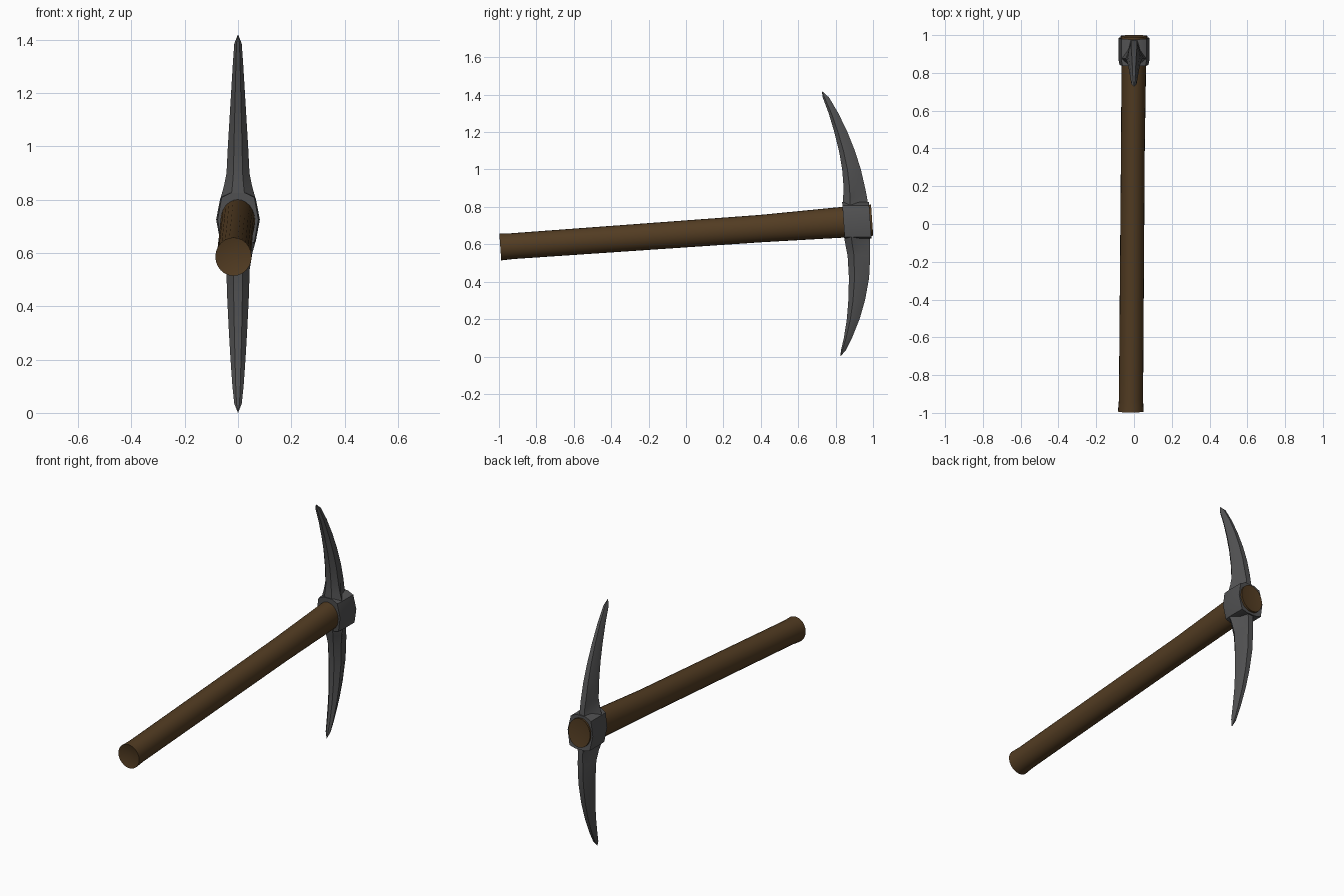
import bpy, bmesh, math


def material(name, rgb):
    m = bpy.data.materials.new(name)
    m.diffuse_color = (*rgb, 1)
    return m


wood = material("brown wood", (0.085, 0.045, 0.016))
iron = material("dark iron", (0.085, 0.085, 0.087))


def loft(name, rings, mat, start=None, end=None, angle=35):
    """Skin a list of equal-length rings; close each end with a fan to a point."""
    bm = bmesh.new()
    loops = [[bm.verts.new(p) for p in r] for r in rings]
    n = len(loops[0])
    for a, b in zip(loops, loops[1:]):
        for i in range(n):
            j = (i + 1) % n
            bm.faces.new((a[i], a[j], b[j], b[i]))
    for loop, tip in ((loops[0], start), (loops[-1], end)):
        if tip:
            c = bm.verts.new(tip)
            for i in range(n):
                bm.faces.new((loop[i], loop[(i + 1) % n], c))
    bmesh.ops.recalc_face_normals(bm, faces=bm.faces)
    me = bpy.data.meshes.new(name)
    bm.to_mesh(me)
    bm.free()
    me.materials.append(mat)
    ob = bpy.data.objects.new(name, me)
    bpy.context.collection.objects.link(ob)
    bpy.ops.object.select_all(action='DESELECT')
    ob.select_set(True)
    bpy.context.view_layer.objects.active = ob
    bpy.ops.object.shade_smooth_by_angle(angle=math.radians(angle))
    return ob


# Handle: slightly rising oval shaft with shallow dished ends
# (y, centre x, centre z, radius x, radius z)
shaft = [(-0.993, -0.017, 0.586, 0.068, 0.072), (-0.93, -0.016, 0.59, 0.064, 0.069),
         (0.4, -0.006, 0.684, 0.063, 0.073), (0.84, -0.001, 0.718, 0.065, 0.082),
         (0.995, 0.0, 0.729, 0.071, 0.083)]
N = 24
rings = [[(cx + rx * math.cos(t), y - 0.07 * (z - cz), z)
          for t in (2 * math.pi * i / N for i in range(N))
          for z in [cz + rz * math.sin(t)]] for y, cx, cz, rx, rz in shaft]
loft("handle", rings, wood, (-0.017, -0.975, 0.586), (0, 0.985, 0.729))


# Blades: (z, inner y, outer y, half width, width factor of the outer part)
def blade(name, rows, tip):
    rings = []
    for z, yi, yo, w, k in rows:
        d = yo - yi
        half = [(0.4 * w, yi), (w, yi + 0.28 * d), (w * k, yi + 0.62 * d), (0.4 * w * min(1, k + 0.2), yo)]
        rings.append([(x, y, z) for x, y in half] + [(-x, y, z) for x, y in reversed(half)])
    loft(name, rings, iron, (0, 0.915, 0.725), tip, 30)


blade("upper_blade", [
    (0.725, 0.842, 0.975, 0.080, 0.9), (0.80, 0.838, 0.974, 0.067, 0.55), (0.85, 0.840, 0.968, 0.053, 0.5),
    (0.90, 0.843, 0.958, 0.043, 0.75), (1.00, 0.835, 0.935, 0.038, 0.85), (1.10, 0.818, 0.903, 0.032, 0.85),
    (1.20, 0.793, 0.863, 0.026, 0.85), (1.30, 0.763, 0.815, 0.020, 0.85), (1.385, 0.731, 0.765, 0.014, 0.85)],
    (0, 0.726, 1.42))
blade("lower_blade", [
    (0.725, 0.842, 0.975, 0.080, 0.9), (0.65, 0.843, 0.982, 0.068, 0.55), (0.60, 0.852, 0.985, 0.054, 0.5),
    (0.54, 0.864, 0.985, 0.044, 0.75), (0.42, 0.871, 0.979, 0.040, 0.85), (0.30, 0.868, 0.957, 0.034, 0.85),
    (0.20, 0.860, 0.928, 0.028, 0.85), (0.10, 0.844, 0.888, 0.021, 0.85), (0.035, 0.829, 0.856, 0.014, 0.85)],
    (0, 0.825, 0.0))

# Collar: faceted sleeve around the handle end
half = [(0.030, 0.825), (0.066, 0.808), (0.082, 0.725), (0.066, 0.640), (0.030, 0.630)]
outline = half + [(-x, z) for x, z in reversed(half)]
loft("collar", [[(x * s, y - 0.07 * (z - 0.725), z) for x, z in outline]
                for y, s in ((0.842, 0.93), (0.87, 1.0), (0.985, 1.0))],
     iron, (0, 0.842, 0.725), (0, 0.975, 0.725), 30)
